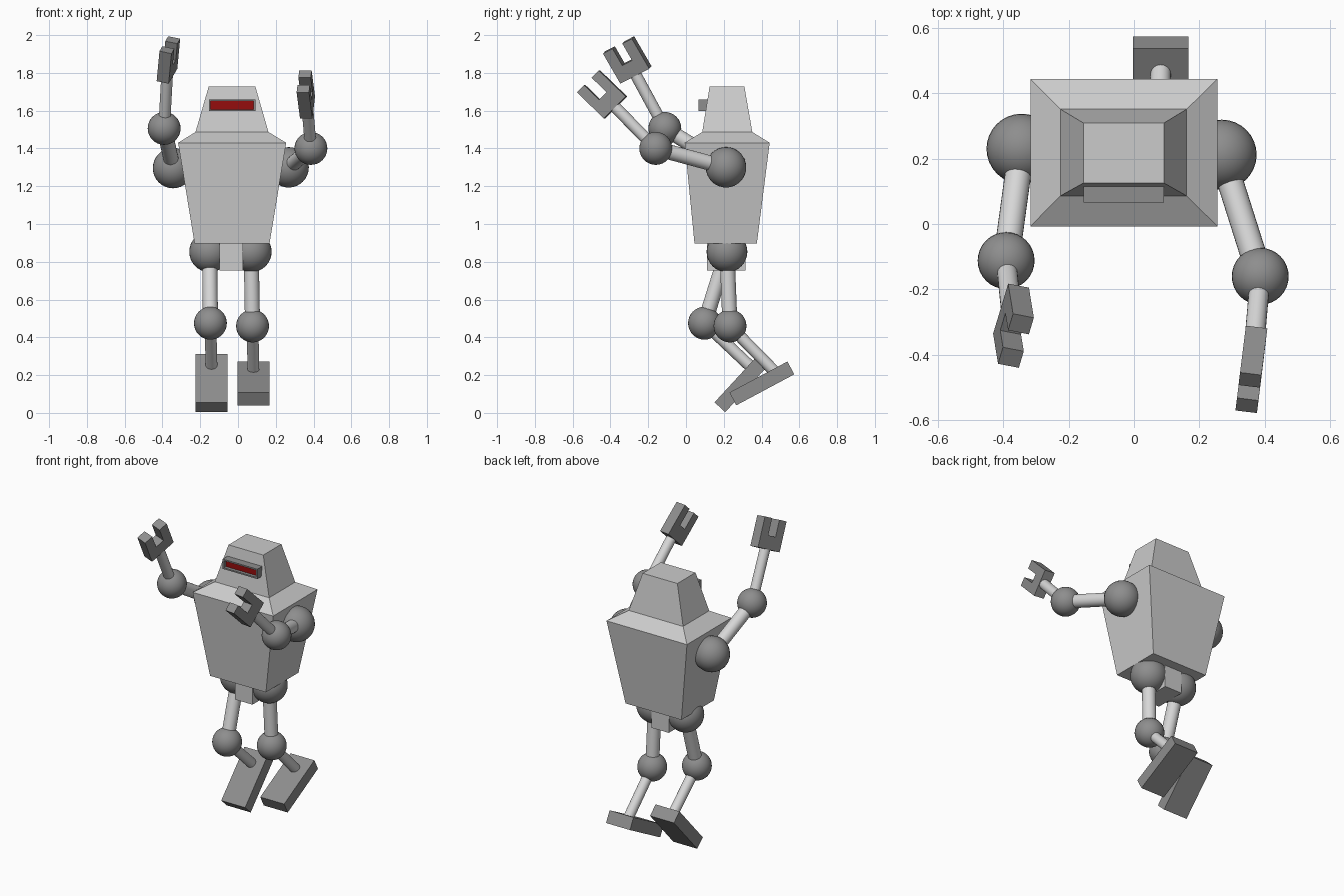
import bpy, bmesh, math
from mathutils import Vector as V

if "Cube" in bpy.data.objects:
    bpy.data.objects.remove(bpy.data.objects["Cube"])


def mat(name, r, g, b):
    m = bpy.data.materials.new(name)
    m.diffuse_color = (r, g, b, 1)
    m.use_nodes = True
    m.node_tree.nodes["Principled BSDF"].inputs["Base Color"].default_value = m.diffuse_color
    return m


BODY = mat("light_grey", 0.6, 0.6, 0.6)
TUBE = mat("pale_grey", 0.68, 0.68, 0.68)
DARK = mat("mid_grey", 0.27, 0.27, 0.27)
RED = mat("red", 0.3, 0.004, 0.004)


def finish(bm, name, *mats):
    bmesh.ops.recalc_face_normals(bm, faces=bm.faces)
    me = bpy.data.meshes.new(name)
    bm.to_mesh(me)
    bm.free()
    ob = bpy.data.objects.new(name, me)
    bpy.context.collection.objects.link(ob)
    for m in mats:
        me.materials.append(m)
    return ob


def smooth(ob):
    for p in ob.data.polygons:
        p.use_smooth = True


def loft(name, rings, material):
    """Stack of rectangles (x0, x1, y0, y1, z) joined into one solid."""
    bm = bmesh.new()
    loops = [[bm.verts.new(c) for c in ((x0, y0, z), (x1, y0, z), (x1, y1, z), (x0, y1, z))]
             for x0, x1, y0, y1, z in rings]
    for a, b in zip(loops, loops[1:]):
        for i in range(4):
            j = (i + 1) % 4
            bm.faces.new((a[i], a[j], b[j], b[i]))
    bm.faces.new(loops[0])
    bm.faces.new(loops[-1])
    return finish(bm, name, material)


def prism(name, outline, origin, u, v, depth, material):
    """2D outline in the u, v plane, extruded both ways along its normal."""
    n = u.cross(v).normalized() * depth
    bm = bmesh.new()
    f = bm.faces.new([bm.verts.new(origin + u * a + v * b - n / 2) for a, b in outline])
    top = bmesh.ops.extrude_face_region(bm, geom=[f])["geom"]
    bmesh.ops.translate(bm, vec=n, verts=[g for g in top if isinstance(g, bmesh.types.BMVert)])
    return finish(bm, name, material)


def ball(name, centre, r):
    bm = bmesh.new()
    bmesh.ops.create_uvsphere(bm, u_segments=32, v_segments=16, radius=r)
    bmesh.ops.translate(bm, vec=centre, verts=bm.verts)
    smooth(finish(bm, name, DARK))


def tube(name, a, b, r):
    d = b - a
    bm = bmesh.new()
    bmesh.ops.create_cone(bm, cap_ends=True, segments=24, radius1=r, radius2=r, depth=d.length)
    bm.transform(d.to_track_quat('Z', 'Y').to_matrix().to_4x4())
    bmesh.ops.translate(bm, vec=(a + b) / 2, verts=bm.verts)
    ob = finish(bm, name, TUBE)
    for p in ob.data.polygons:
        p.use_smooth = len(p.vertices) == 4


# Torso, head and pelvis
loft("torso", [(-0.23, 0.167, 0.045, 0.375, 0.897), (-0.317, 0.255, -0.007, 0.443, 1.43),
               (-0.225, 0.161, 0.086, 0.351, 1.487)], BODY)
loft("head", [(-0.225, 0.161, 0.086, 0.351, 1.487), (-0.155, 0.092, 0.125, 0.309, 1.728)], BODY)
loft("pelvis", [(-0.098, 0.026, 0.11, 0.314, 0.755), (-0.098, 0.026, 0.11, 0.314, 0.90)], BODY)

# Visor with a recessed red slot
visor = loft("visor", [(-0.154, 0.092, 0.065, 0.15, 1.597), (-0.154, 0.092, 0.065, 0.15, 1.66)], DARK)
visor.data.materials.append(RED)
bm = bmesh.new()
bm.from_mesh(visor.data)
front = min(bm.faces, key=lambda f: f.calc_center_median().y)
bmesh.ops.inset_region(bm, faces=[front], thickness=0.013)
pushed = bmesh.ops.inset_individual(bm, faces=[front], thickness=0.0, depth=-0.02)
front.material_index = 1
bm.to_mesh(visor.data)
bm.free()

# Arms: shoulder, elbow, wrist, fingertip centre, palm width direction
CLAW = [(-.5, 0), (.5, 0), (.5, 1), (.17, 1), (.17, .44), (-.17, .44), (-.17, 1), (-.5, 1)]
arms = {
    "left": ((0.268, 0.212, 1.30), (0.386, -0.16, 1.40), (0.368, -0.373, 1.617),
             (0.350, -0.516, 1.755), (0.014, 0.116, 0.116)),
    "right": ((-0.344, 0.23, 1.296), (-0.391, -0.112, 1.506), (-0.376, -0.265, 1.789),
              (-0.361, -0.357, 1.948), (0.046, 0.153, 0.079)),
}
for side, pts in arms.items():
    shoulder, elbow, wrist, tip, width = map(V, pts)
    ball(side + "_shoulder", shoulder, 0.107)
    ball(side + "_elbow", elbow, 0.087)
    tube(side + "_upper_arm", shoulder, elbow, 0.04)
    tube(side + "_forearm", elbow, wrist + (tip - wrist) * 0.1, 0.031)
    prism(side + "_claw", CLAW, wrist, width, tip - wrist, 0.066, DARK)

# Legs: hip, knee, toe top edge, heel top edge
legs = {
    "left": ((0.07, 0.217, 0.853), (0.077, 0.233, 0.46), (0.082, 0.230, 0.108), (0.082, 0.537, 0.272)),
    "right": ((-0.15, 0.217, 0.853), (-0.146, 0.098, 0.475), (-0.14, 0.151, 0.056), (-0.14, 0.387, 0.312)),
}
for side, pts in legs.items():
    hip, knee, toe, heel = map(V, pts)
    along = heel - toe
    down = V((0, along.z, -along.y)).normalized() * 0.077
    ball(side + "_hip", hip, 0.108)
    ball(side + "_knee", knee, 0.087)
    tube(side + "_thigh", hip, knee, 0.04)
    tube(side + "_shin", knee, toe + along * 0.77 + down * 0.4, 0.031)
    prism(side + "_foot", [(0, 0), (1, 0), (1, 1), (0, 1)], toe, along, down, 0.17, DARK)
